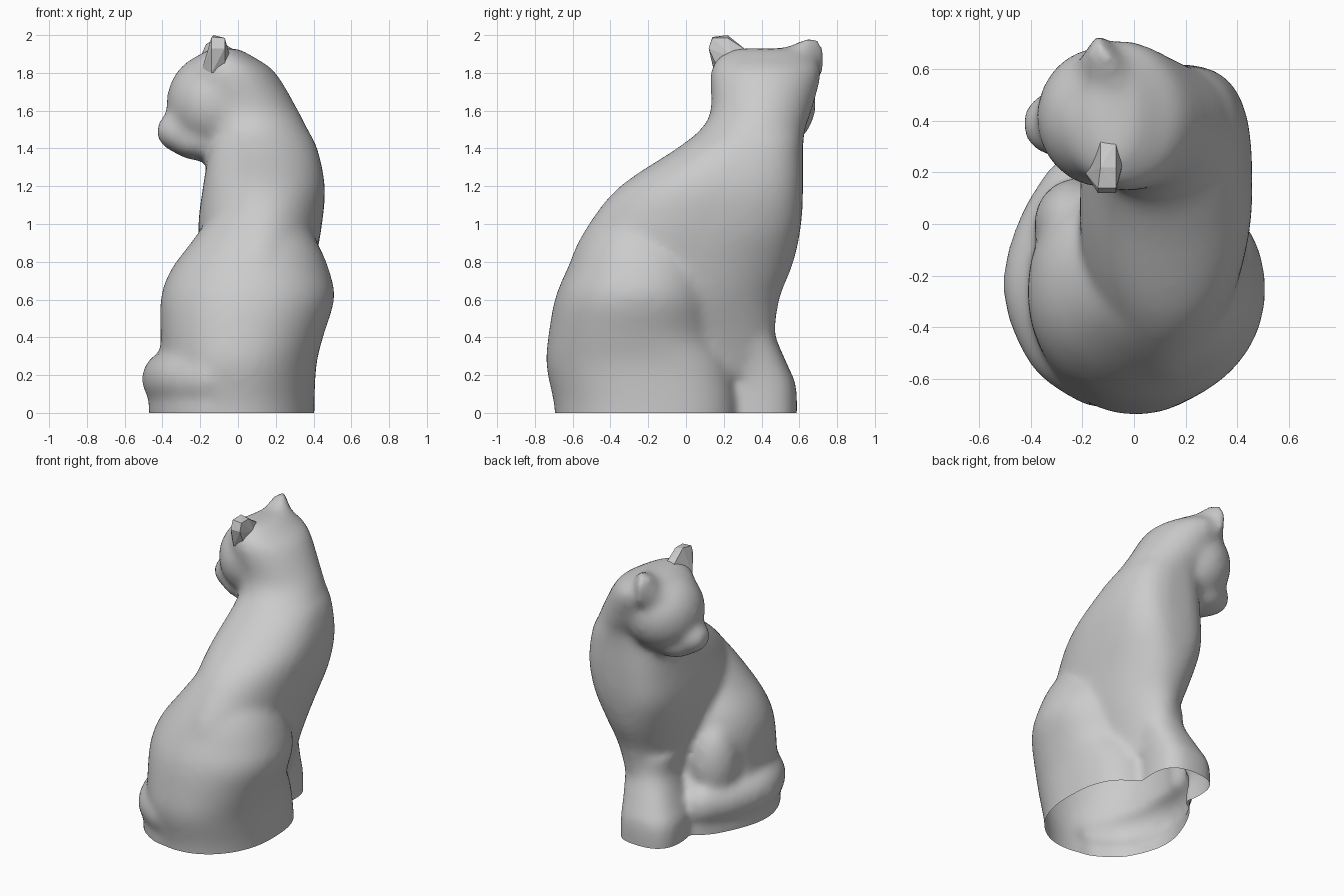
import bpy, bmesh, math
from mathutils import Vector

grey = bpy.data.materials.new("warm grey")
grey.diffuse_color = (0.6, 0.6, 0.6, 1)


def catmull(a, b, c, d, t):
    return 0.5 * (2 * b + (c - a) * t + (2 * a - 5 * b + 4 * c - d) * t * t
                  + (3 * b - a - 3 * c + d) * t ** 3)


def loft(bm, sections, back_power=2.0, steps=5, n=48):
    """Skin rounded sections given as (z, x0, x1, y0, y1, front squareness)."""
    rows = []
    last = len(sections) - 1
    for i in range(last):
        four = [sections[min(max(i + k, 0), last)] for k in (-1, 0, 1, 2)]
        rows += [[catmull(*v, s / steps) for v in zip(*four)] for s in range(steps)]
    rows.append(sections[-1])
    rings = []
    for z, x0, x1, y0, y1, power in rows:
        ring = []
        for k in range(n):
            c, s = math.cos(math.tau * k / n), math.sin(math.tau * k / n)
            p = power if s > 0 else back_power
            px = math.copysign(abs(c) ** (2 / p), c)
            py = math.copysign(abs(s) ** (2 / p), s)
            ring.append(bm.verts.new(((x0 + x1) / 2 + px * (x1 - x0) / 2,
                                      (y0 + y1) / 2 + py * (y1 - y0) / 2, z)))
        rings.append(ring)
    for a, b in zip(rings, rings[1:]):
        for k in range(n):
            j = (k + 1) % n
            bm.faces.new((a[k], a[j], b[j], b[k]))
    bm.faces.new(rings[0][::-1])
    bm.faces.new(rings[-1])


def ball(bm, centre, radii):
    made = bmesh.ops.create_uvsphere(bm, u_segments=24, v_segments=16, radius=1)["verts"]
    for v in made:
        v.co = Vector(centre) + Vector([a * b for a, b in zip(v.co, radii)])


def hull(bm, points):
    bmesh.ops.convex_hull(bm, input=[bm.verts.new(p) for p in points])


def finish(bm, name):
    mesh = bpy.data.meshes.new(name)
    bm.to_mesh(mesh)
    bm.free()
    mesh.materials.append(grey)
    ob = bpy.data.objects.new(name, mesh)
    bpy.context.collection.objects.link(ob)
    return ob


bm = bmesh.new()
# Torso, neck and back of the head
loft(bm, [(0.2, -0.10, 0.24, -0.55, 0.43, 2), (0.4, -0.13, 0.30, -0.60, 0.47, 2),
          (0.6, -0.17, 0.37, -0.63, 0.495, 2.1), (0.8, -0.20, 0.41, -0.615, 0.57, 2.4),
          (1.0, -0.21, 0.445, -0.515, 0.61, 3.0), (1.2, -0.185, 0.46, -0.35, 0.62, 3.1),
          (1.4, -0.155, 0.42, -0.05, 0.62, 2.7), (1.5, -0.16, 0.37, 0.075, 0.63, 2.2),
          (1.6, -0.25, 0.32, 0.13, 0.665, 1.95), (1.8, -0.29, 0.20, 0.13, 0.715, 1.85),
          (1.88, -0.23, 0.09, 0.17, 0.67, 1.85), (1.93, -0.14, 0.0, 0.26, 0.59, 2)], 2.0)
# Haunches
loft(bm, [(-0.1, -0.41, 0.405, -0.69, 0.28, 2.8), (0.05, -0.41, 0.405, -0.70, 0.28, 2.8),
          (0.25, -0.41, 0.415, -0.74, 0.25, 2.6), (0.4, -0.41, 0.45, -0.73, 0.18, 2.3),
          (0.6, -0.41, 0.51, -0.695, 0.17, 2.2), (0.75, -0.36, 0.485, -0.635, 0.14, 2.2),
          (0.9, -0.25, 0.42, -0.56, 0.06, 2.2), (1.05, -0.14, 0.31, -0.46, 0.0, 2.2),
          (1.15, -0.06, 0.2, -0.36, -0.08, 2.2)], 2.05)
# Left knee
ball(bm, (-0.22, 0.0, 0.42), (0.17, 0.18, 0.30))
# Front legs and paws
loft(bm, [(-0.1, -0.23, 0.18, 0.18, 0.585, 2.7), (0.13, -0.23, 0.18, 0.18, 0.585, 2.7),
          (0.25, -0.18, 0.19, 0.16, 0.54, 2.6), (0.42, -0.11, 0.22, 0.10, 0.47, 2.4),
          (0.55, -0.12, 0.22, 0.05, 0.46, 2.2)], 2.4)
# Head and muzzle
ball(bm, (-0.12, 0.415, 1.64), (0.26, 0.275, 0.27))
ball(bm, (-0.30, 0.39, 1.49), (0.135, 0.13, 0.115))
ball(bm, (-0.20, 0.40, 1.44), (0.17, 0.17, 0.105))
# Left ear, blended into the head
hull(bm, [(-0.24, 0.60, 1.78), (-0.03, 0.62, 1.78), (-0.13, 0.72, 1.76),
          (-0.14, 0.75, 1.91), (-0.18, 0.66, 1.96), (-0.10, 0.66, 2.0),
          (-0.14, 0.715, 1.975), (-0.17, 0.50, 1.90), (-0.04, 0.48, 1.92), (0.05, 0.58, 1.84)])
# Tail wrapped along the left side
path = [(-0.15, -0.59), (-0.30, -0.48), (-0.385, -0.25), (-0.33, -0.02), (-0.22, 0.16)]
for i in range(len(path) - 1):
    four = [path[min(max(i + k, 0), len(path) - 1)] for k in (-1, 0, 1, 2)]
    for s in range(8):
        x, y = [catmull(*v, s / 8) for v in zip(*four)]
        ball(bm, (x, y, 0.18), (0.125, 0.12, 0.14))
        ball(bm, (x, y, 0.02), (0.09, 0.09, 0.18))

# Fuse the parts into one soft skin
body = finish(bm, "cat_body")
remesh = body.modifiers.new("fuse", 'REMESH')
remesh.mode = 'VOXEL'
remesh.voxel_size = 0.022
soft = body.modifiers.new("soften", 'SMOOTH')
soft.factor = 0.5
soft.iterations = 18
fused = bpy.data.meshes.new_from_object(
    body.evaluated_get(bpy.context.evaluated_depsgraph_get()))
body.modifiers.clear()
# Cut the base flat and leave it open
bm = bmesh.new()
bm.from_mesh(fused)
bmesh.ops.bisect_plane(bm, geom=bm.verts[:] + bm.edges[:] + bm.faces[:],
                       plane_co=(0, 0, 0), plane_no=(0, 0, 1), clear_inner=True)
for f in bm.faces:
    f.smooth = True
    f.material_index = 0
bm.to_mesh(body.data)
bm.free()

# Right ear as a small blunt wedge
bm = bmesh.new()
hull(bm, [(-0.19, 0.20, 1.82), (-0.07, 0.17, 1.82), (-0.14, 0.15, 1.80),
          (-0.14, 0.12, 1.93), (-0.07, 0.12, 1.93), (-0.14, 0.14, 1.99),
          (-0.07, 0.14, 1.985), (-0.13, 0.22, 2.0), (-0.07, 0.22, 1.985),
          (-0.13, 0.32, 1.92), (-0.07, 0.32, 1.92), (-0.04, 0.25, 1.88)])
finish(bm, "right_ear")
